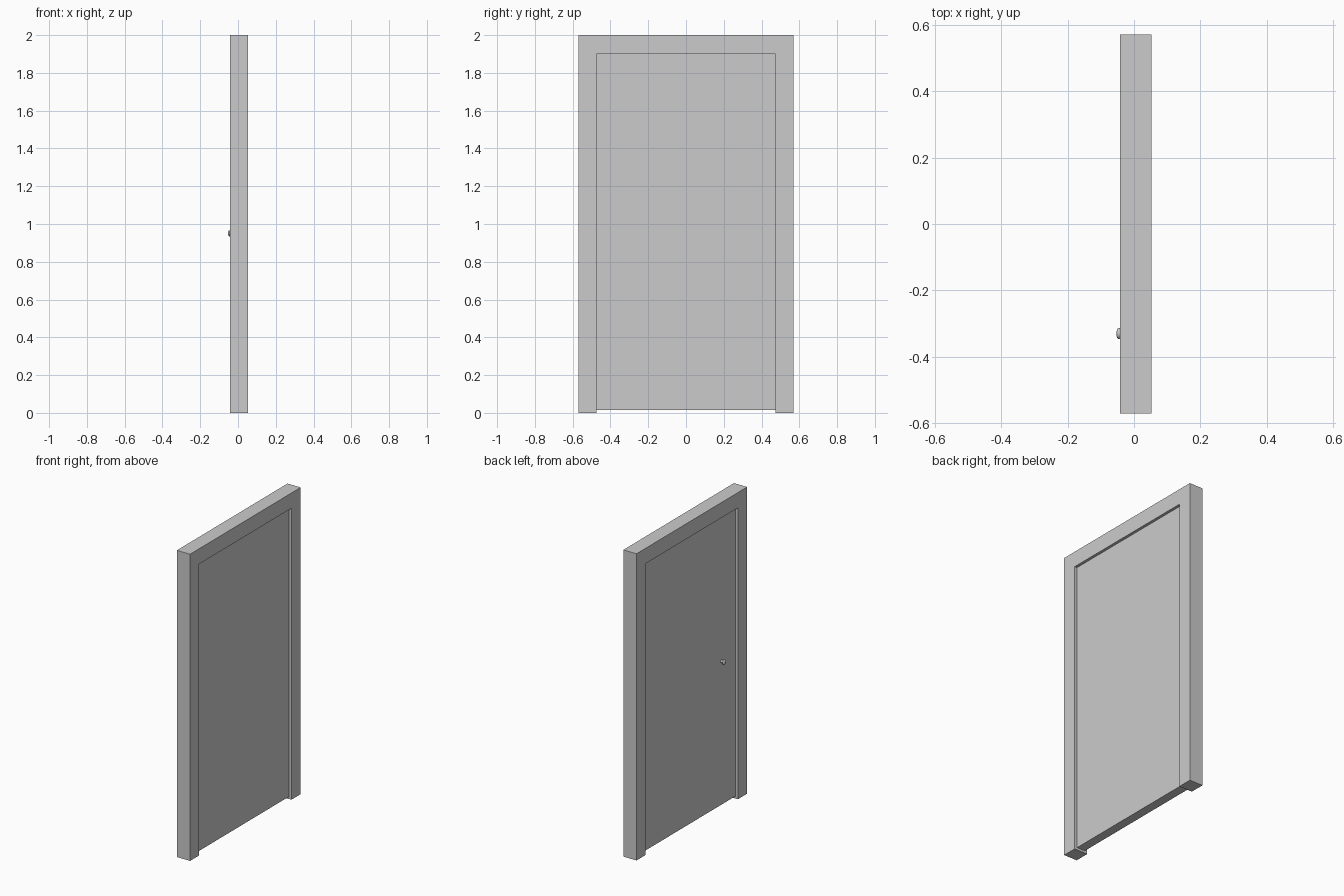
import bpy, bmesh, math
from mathutils import Matrix

if "Cube" in bpy.data.objects:
    bpy.data.objects.remove(bpy.data.objects["Cube"])

X0, X1 = -0.042, 0.053      # frame depth
W, H = 0.57, 2.0            # outer half width, height
IW, IH = 0.475, 1.90        # opening half width, height


def finish(name, bm):
    bmesh.ops.recalc_face_normals(bm, faces=bm.faces)
    mesh = bpy.data.meshes.new(name)
    bm.to_mesh(mesh)
    bm.free()
    obj = bpy.data.objects.new(name, mesh)
    bpy.context.collection.objects.link(obj)
    return obj


def extrude_x(name, outline, x0, x1):
    """Extrude a closed (y, z) outline along x."""
    bm = bmesh.new()
    face = bm.faces.new([bm.verts.new((x0, y, z)) for y, z in outline])
    ext = bmesh.ops.extrude_face_region(bm, geom=[face])
    verts = [g for g in ext["geom"] if isinstance(g, bmesh.types.BMVert)]
    bmesh.ops.translate(bm, verts=verts, vec=(x1 - x0, 0, 0))
    return finish(name, bm)


def lathe_x(name, profile, centre, steps=24):
    """Spin an (x, radius) profile around the x axis."""
    bm = bmesh.new()
    verts = [bm.verts.new((x, r, 0)) for x, r in profile]
    edges = [bm.edges.new(p) for p in zip(verts, verts[1:])]
    bmesh.ops.spin(bm, geom=verts + edges, cent=(0, 0, 0), axis=(1, 0, 0),
                   angle=2 * math.pi, steps=steps)
    bmesh.ops.remove_doubles(bm, verts=bm.verts, dist=1e-5)
    bmesh.ops.transform(bm, matrix=Matrix.Translation(centre), verts=bm.verts)
    obj = finish(name, bm)
    for p in obj.data.polygons:
        p.use_smooth = True
    return obj


# Frame: upside-down U around the opening
extrude_x("door_frame", [(-W, 0), (-W, H), (W, H), (W, 0),
                         (IW, 0), (IW, IH), (-IW, IH), (-IW, 0)], X0, X1)

# Door leaf: recessed on both faces, small gap at the floor
DX0, DX1 = X0 + 0.018, X1 - 0.018
extrude_x("door_leaf", [(-IW, 0.015), (-IW, IH), (IW, IH), (IW, 0.015)], DX0, DX1)

# Knob: flattened ball on a short neck, on one side only
ball = [(-0.045 - 0.008 * math.cos(a), 0.017 * math.sin(a))
        for a in (math.radians(15 * i) for i in range(11))]
lathe_x("door_knob", ball + [(DX0, ball[-1][1])], (0, -0.33, 0.95))
